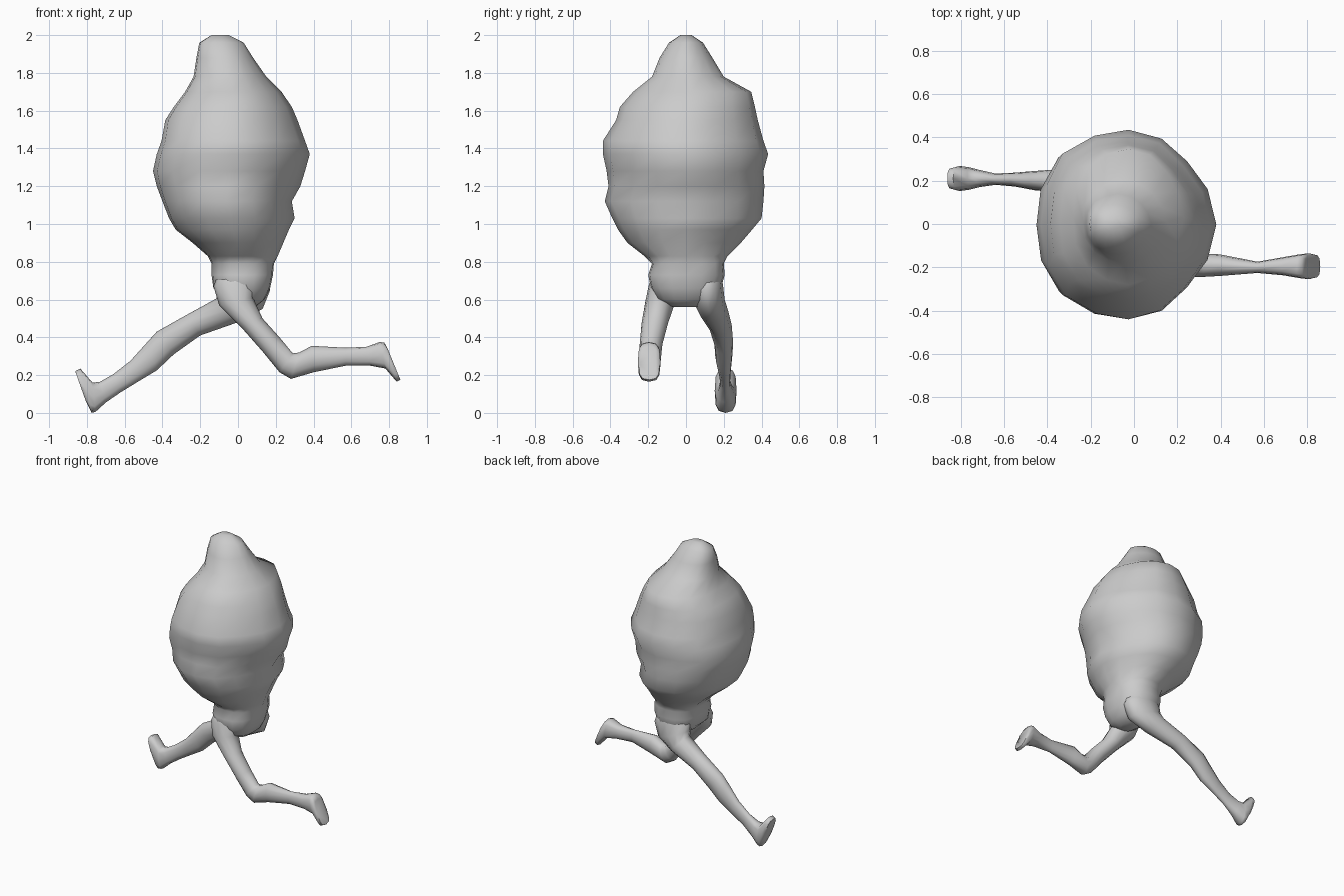
import bpy, bmesh
from math import sin, cos, pi, copysign
from mathutils import Vector


def loft(name, rings):
    """Skin a list of point rings into one capped, smooth-shaded object."""
    bm = bmesh.new()
    loops = [[bm.verts.new(p) for p in ring] for ring in rings]
    n = len(loops[0])
    for a, b in zip(loops, loops[1:]):
        for i in range(n):
            j = (i + 1) % n
            bm.faces.new((a[i], a[j], b[j], b[i]))
    bm.faces.new(loops[0][::-1])
    bm.faces.new(loops[-1])
    bmesh.ops.recalc_face_normals(bm, faces=bm.faces)
    mesh = bpy.data.meshes.new(name)
    bm.to_mesh(mesh)
    bm.free()
    obj = bpy.data.objects.new(name, mesh)
    bpy.context.collection.objects.link(obj)
    bpy.ops.object.select_all(action='DESELECT')
    obj.select_set(True)
    bpy.context.view_layer.objects.active = obj
    bpy.ops.object.shade_smooth_by_angle(angle=1.2)
    return obj


def body_ring(z, x0, x1, y0, y1, n=16):
    """Lumpy horizontal oval, fuller on the -x side (boxier at the hips)."""
    cx, cy = (x0 + x1) / 2, (y0 + y1) / 2
    pts = []
    for i in range(n):
        t = 2 * pi * i / n
        f = 1 - 0.07 * cos(t) * sin(2 * t) ** 2
        f += 0.012 * sin(2 * t) * sin(5 * t + 9 * z)
        if z < 0.8:
            f = 1 + 0.08 * sin(2 * t) ** 2
        pts.append((cx + f * cos(t) * (x1 - x0) / 2,
                    cy + f * sin(t) * (y1 - y0) / 2, z))
    return pts


def limb_ring(ux, uz, lx, lz, y, w, p=1.0, n=12):
    """Oval spanning the upper and lower silhouette points, half-width w in y.
    p below 1 makes it squarer."""
    up, low = Vector((ux, y, uz)), Vector((lx, y, lz))
    mid, half = (up + low) / 2, (up - low) / 2
    pts = []
    for i in range(n):
        c, s = cos(2 * pi * i / n), sin(2 * pi * i / n)
        c, s = (copysign(abs(v) ** p, v) for v in (c, s))
        pts.append(mid + half * c + Vector((0, w * s, 0)))
    return pts


# hips and egg-shaped body with a knob on top: z, x range, y range
body = [
    (0.56, -.01, .09, -.07, .07), (0.60, -.07, .14, -.15, .15),
    (0.66, -.13, .17, -.185, .185), (0.73, -.14, .185, -.20, .205),
    (0.79, -.14, .19, -.18, .20), (0.83, -.16, .21, -.22, .22),
    (0.90, -.24, .24, -.31, .29), (0.97, -.33, .27, -.36, .35),
    (1.03, -.365, .30, -.39, .40), (1.12, -.40, .285, -.43, .41),
    (1.20, -.43, .33, -.41, .415), (1.28, -.45, .355, -.42, .41),
    (1.37, -.43, .38, -.44, .435), (1.44, -.405, .355, -.44, .41),
    (1.55, -.385, .315, -.37, .38), (1.62, -.34, .285, -.35, .365),
    (1.70, -.28, .23, -.28, .345), (1.78, -.235, .15, -.18, .20),
    (1.88, -.22, .08, -.14, .14), (1.96, -.205, .03, -.09, .09),
    (2.00, -.14, -.05, -.03, .03),
]
loft("body", [body_ring(*r) for r in body])

# leg on the -y side, bent and reaching to +x, ending in the foot
front_leg = [
    (.08, .77, -.10, .75, -.10, .06), (.10, .70, -.13, .67, -.11, .085),
    (.08, .61, -.10, .57, -.135, .08), (.13, .50, .02, .45, -.165, .07),
    (.22, .40, .13, .325, -.185, .06), (.29, .315, .22, .215, -.19, .055),
    (.325, .32, .28, .18, -.19, .055), (.39, .355, .40, .215, -.19, .05),
    (.57, .345, .57, .25, -.20, .026), (.68, .35, .70, .25, -.195, .042, .8),
    (.75, .375, .78, .235, -.195, .055, .7), (.775, .372, .84, .165, -.195, .06, .65),
    (.79, .345, .86, .175, -.195, .055, .65),
]
loft("front_leg", [limb_ring(*r) for r in front_leg])

# leg on the +y side, stretched out to -x, ending in the upturned foot
rear_leg = [
    (-.05, .78, .14, .74, .11, .06), (-.11, .72, .17, .65, .11, .085),
    (-.115, .645, .13, .55, .12, .085), (-.115, .605, .0, .48, .145, .078),
    (-.27, .52, -.20, .41, .18, .062), (-.43, .43, -.34, .31, .20, .05),
    (-.48, .375, -.43, .225, .20, .045), (-.57, .275, -.53, .165, .205, .032),
    (-.66, .205, -.62, .11, .207, .026), (-.73, .165, -.70, .055, .21, .04, .8),
    (-.77, .16, -.755, .005, .21, .052, .7), (-.835, .235, -.775, .0, .21, .058, .65),
    (-.862, .22, -.805, .06, .21, .05, .65),
]
loft("rear_leg", [limb_ring(*r) for r in rear_leg])
